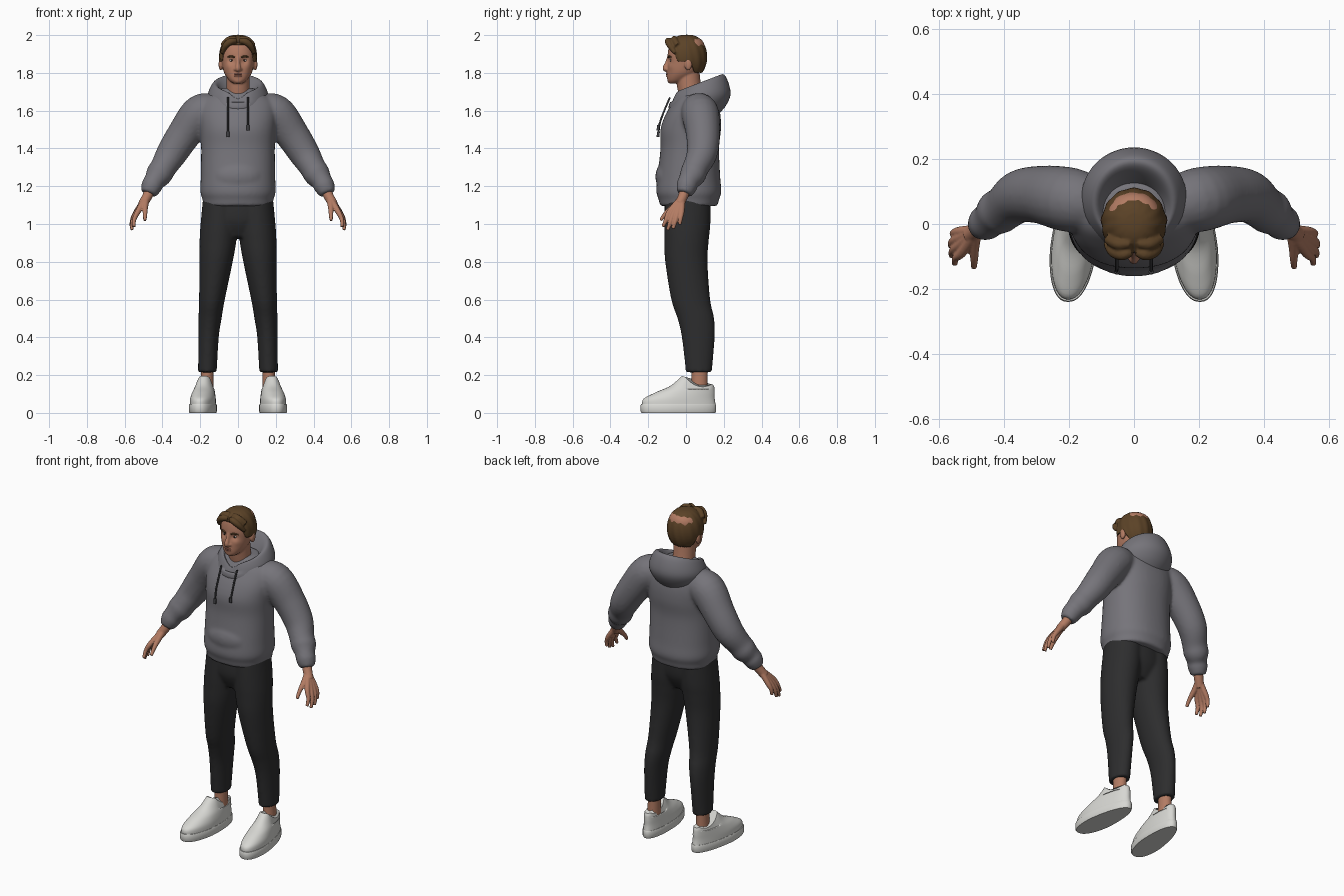
import bpy, bmesh, math
from mathutils import Matrix, Vector

default_cube = bpy.data.objects.get("Cube")
if default_cube:
    bpy.data.objects.remove(default_cube, do_unlink=True)

SIDES = (1, -1)


def material(name, red, green, blue):
    mat = bpy.data.materials.new(name)
    mat.use_nodes = True
    color = (red, green, blue, 1)
    mat.diffuse_color = color
    shader = mat.node_tree.nodes["Principled BSDF"]
    shader.inputs["Base Color"].default_value = color
    shader.inputs["Roughness"].default_value = 0.8
    return mat


fabric = material("grey fabric", 0.18, 0.175, 0.195)
cord = material("dark cord", 0.05, 0.05, 0.055)
trouser = material("black fabric", 0.026, 0.026, 0.027)
skin = material("skin", 0.45, 0.2, 0.125)
lip = material("lips", 0.36, 0.13, 0.09)
hair_brown = material("brown hair", 0.105, 0.055, 0.02)
white = material("white leather", 0.68, 0.68, 0.65)
eye_white = material("eye white", 0.5, 0.45, 0.42)
iris = material("dark iris", 0.03, 0.02, 0.015)


def spline(rows, steps):
    """Smooth rows of numbers with a Catmull-Rom curve."""
    last = len(rows) - 1
    out = []
    for i in range(last):
        near = [rows[min(max(i + k, 0), last)] for k in (-1, 0, 1, 2)]
        for s in range(steps):
            t = s / steps
            out.append([b + 0.5 * t * (c - a + t * (2 * a - 5 * b + 4 * c - d + t * (3 * (b - c) + d - a)))
                        for a, b, c, d in zip(*near)])
    return out + [list(rows[-1])]


def skin_rings(bm, rings):
    """Bridge rings of points into a closed solid."""
    loops = [[bm.verts.new(p) for p in ring] for ring in rings]
    count = len(loops[0])
    for low, high in zip(loops, loops[1:]):
        for i in range(count):
            j = (i + 1) % count
            bm.faces.new((low[i], low[j], high[j], high[i]))
    bm.faces.new(loops[0])
    bm.faces.new(loops[-1])
    return [v for loop in loops for v in loop]


def angles(count):
    return [math.tau * i / count for i in range(count)]


def loft(bm, rows, steps=5, power=2.0, count=48):
    """Stack flat ovals: x, y, z, half width, half depth, slope."""
    def bend(value):
        return math.copysign(abs(value) ** (2 / power), value)
    rings = []
    for x, y, z, rx, ry, slope in spline(rows, steps):
        rings.append([(x + rx * bend(math.cos(a)), y + ry * bend(math.sin(a)),
                       z + slope * ry * bend(math.sin(a))) for a in angles(count)])
    return skin_rings(bm, rings)


def limb(bm, rows, side=1, steps=5, count=20):
    """Sweep a round section through x, y, z, radius."""
    path = spline(rows, steps)
    points = [Vector((side * p[0], p[1], p[2])) for p in path]
    rings = []
    for i, p in enumerate(points):
        along = points[min(i + 1, len(points) - 1)] - points[max(i - 1, 0)]
        u = along.cross(Vector((0, 1, 0))).normalized()
        v = along.cross(u).normalized()
        rings.append([p + path[i][3] * (u * math.cos(a) + v * math.sin(a)) for a in angles(count)])
    skin_rings(bm, rings)


def ball(bm, center, size):
    place = Matrix.Translation(center) @ Matrix.Diagonal((*size, 1))
    bmesh.ops.create_uvsphere(bm, u_segments=20, v_segments=14, radius=1, matrix=place)


def finish(name, bm, mat, voxel=0, relax=0, mirror=False):
    bmesh.ops.recalc_face_normals(bm, faces=bm.faces[:])
    for face in bm.faces:
        face.smooth = len(face.verts) < 9
    mesh = bpy.data.meshes.new(name)
    bm.to_mesh(mesh)
    bm.free()
    mesh.materials.append(mat)
    obj = bpy.data.objects.new(name, mesh)
    bpy.context.scene.collection.objects.link(obj)
    if voxel:
        remesh = obj.modifiers.new("Blend", "REMESH")
        remesh.mode = "VOXEL"
        remesh.voxel_size = voxel
        remesh.use_smooth_shade = True
    if relax:
        soften = obj.modifiers.new("Soften", "SMOOTH")
        soften.factor = 0.5
        soften.iterations = relax
    if mirror:
        obj.modifiers.new("Mirror", "MIRROR").use_mirror_merge = False
    return obj


# Hooded top: torso, pouch pocket and sleeves blended together
bm = bmesh.new()
loft(bm, [(0, y, z, rx, ry, 0) for y, z, rx, ry in (
    (.015, 1.095, .183, .152), (.015, 1.13, .188, .16), (.015, 1.17, .199, .172),
    (.015, 1.25, .197, .166), (.02, 1.4, .195, .155), (.025, 1.5, .2, .16),
    (.037, 1.58, .205, .145), (.05, 1.65, .19, .115), (.05, 1.69, .135, .09),
    (.05, 1.72, .08, .07))], power=2.25)
ball(bm, (0, -.1, 1.25), (.13, .062, .085))
for side in SIDES:
    limb(bm, [(.12, .06, 1.605, .085), (.2, .075, 1.585, .1), (.285, .09, 1.475, .09),
              (.35, .085, 1.375, .082), (.395, .052, 1.3, .07), (.42, .035, 1.26, .07),
              (.445, .012, 1.225, .055), (.457, .004, 1.2, .056), (.474, -.01, 1.16, .042)], side)
finish("hooded_top", bm, fabric, voxel=.01, relax=5)

# Hood lying open around the neck, dipping to a notch in front
bm = bmesh.new()
ring_verts = loft(bm, [(0, *row) for row in (
    (.05, 1.57, .11, .11, 0), (.06, 1.62, .152, .152, .05), (.08, 1.68, .162, .156, .1),
    (.072, 1.735, .138, .138, .33), (.06, 1.742, .115, .118, .38),
    (.045, 1.7, .088, .09, .3), (.03, 1.64, .06, .065, 0))])
for v in ring_verts:
    if v.co.y < 0 and v.co.z > 1.65:
        v.co.z -= .035 * math.exp(-(v.co.x / .04) ** 2)
finish("hood", bm, fabric)

# Drawstrings, one a little longer
for side, name, drop in ((1, "left_drawstring", 0), (-1, "right_drawstring", .035)):
    bm = bmesh.new()
    end = 1.515 - drop
    limb(bm, [(.053, -.085, 1.67, .005), (.053, -.115, 1.6, .005),
              (.053, -.137, 1.54, .005), (.053, -.146, end, .005)], side, count=10)
    limb(bm, [(.053, -.146, end + .01, .008), (.053, -.148, end - .02, .008)], side, count=10)
    finish(name, bm, cord)

# Trousers: hips and two tapering legs
bm = bmesh.new()
loft(bm, [(0, .01, 1.14, .17, .12, 0), (0, .006, 1.02, .18, .12, 0), (0, .003, .93, .1, .08, 0)])
for side in SIDES:
    loft(bm, [(side * x, y, z, rx, ry, 0) for x, y, z, rx, ry in (
        (.087, .01, 1.14, .098, .12), (.098, .007, 1.0, .1, .122), (.105, .003, .92, .098, .118),
        (.116, .002, .8, .088, .112), (.138, .025, .6, .068, .103), (.148, .052, .5, .061, .097),
        (.156, .065, .4, .054, .087), (.162, .068, .215, .049, .069))])
finish("trousers", bm, trouser, voxel=.01, relax=3)

# Ankles
bm = bmesh.new()
loft(bm, [(.163, .07, .3, .034, .045, 0), (.163, .072, .2, .034, .042, 0), (.165, .07, .08, .036, .045, 0)])
finish("ankles", bm, skin, mirror=True)

# Shoes: flat sole and an upper that dips beside the ankle
bm = bmesh.new()
shoe = loft(bm, [(.183, -.04, z, rx, ry, 0) for z, rx, ry in (
    (0, .07, .195), (.008, .073, .2), (.04, .073, .2), (.046, .07, .197))], steps=1, power=2.3)
shoe += loft(bm, [(.183, y, z, rx, ry, slope) for y, z, rx, ry, slope in (
    (-.038, .042, .069, .195, 0), (-.036, .075, .067, .188, 0), (-.005, .108, .061, .157, 0),
    (.036, .14, .053, .114, -.05), (.062, .172, .044, .083, -.28))], power=2.2)
for v in shoe:
    x, y, z = v.co
    taper = 1 - .9 * max(0, y + .08)
    v.co.x = .183 + (x - .183) * taper - .1 * (y + .04)
    if z > .13:
        v.co.z -= .03 * max(0, 1 - ((y - .065) / .07) ** 2)
finish("shoes", bm, white, mirror=True)

# Hands: wrist, four fingers running through the palm, thumb
bm = bmesh.new()
limb(bm, [(.462, .002, 1.2, .03), (.476, -.012, 1.155, .027), (.505, -.035, 1.105, .025)])
for base, tip in (((.53, -.088, 1.065), (.552, -.122, .985)), ((.54, -.067, 1.055), (.562, -.098, .968)),
                  ((.543, -.045, 1.055), (.564, -.068, .975)), ((.538, -.023, 1.065), (.558, -.033, .997))):
    root = Vector((.485, -.02, 1.14)).lerp(Vector(base), .2)
    knuckle = Vector(base).lerp(Vector(tip), .5) + Vector((.008, 0, 0))
    limb(bm, [(*root, .018), (*base, .015), (*knuckle, .0115), (*tip, .009)], count=12)
limb(bm, [(.488, -.025, 1.13, .02), (.492, -.07, 1.09, .016), (.492, -.108, 1.055, .012), (.493, -.134, 1.02, .009)])
finish("hands", bm, skin, voxel=.004, relax=2, mirror=True)

# Head: neck and skull with shaped sockets, nose and ears
bm = bmesh.new()
loft(bm, [(0, .04, 1.62, .066, .066, 0), (0, .018, 1.72, .062, .064, 0), (0, .005, 1.82, .062, .065, 0)])
skull = loft(bm, [(0, *row, 0) for row in (
    (-.06, 1.745, .026, .03), (-.045, 1.762, .048, .054), (-.02, 1.8, .073, .08),
    (-.006, 1.85, .085, .092), (0, 1.9, .09, .097), (.005, 1.95, .084, .092),
    (.006, 1.98, .062, .07), (.006, 1.992, .03, .03))], power=2.15)
for v in skull:
    x, y, z = v.co
    if y < 0:
        socket = (abs(x) - .034) ** 2 + (z - 1.866) ** 2
        cheek = (abs(x) - .055) ** 2 + (z - 1.833) ** 2
        v.co.y += .013 * math.exp(-socket / .0003) - .004 * math.exp(-cheek / .0003)
limb(bm, [(0, -.09, 1.885, .01), (0, -.1, 1.855, .01), (0, -.11, 1.824, .0145), (0, -.1, 1.812, .01)])
ball(bm, (0, -.092, 1.788), (.026, .013, .016))
ball(bm, (0, -.083, 1.759), (.024, .016, .014))
for side in SIDES:
    ball(bm, (side * .013, -.1, 1.819), (.01, .011, .008))
    ball(bm, (side * .092, .012, 1.845), (.011, .02, .032))
finish("head", bm, skin, voxel=.005, relax=2)

# Lips, eyes and eyebrows
bm = bmesh.new()
ball(bm, (0, -.099, 1.793), (.022, .0075, .005))
ball(bm, (0, -.099, 1.784), (.019, .0075, .005))
finish("lips", bm, lip)
for name, mat, depth, size in (("eyes", eye_white, -.074, (.014, .011, .007)),
                               ("irises", iris, -.081, (.006, .005, .006))):
    bm = bmesh.new()
    ball(bm, (.034, depth, 1.866), size)
    finish(name, bm, mat, mirror=True)
bm = bmesh.new()
limb(bm, [(.016, -.093, 1.882, .004), (.036, -.089, 1.888, .005), (.058, -.077, 1.883, .003)], count=10)
finish("eyebrows", bm, hair_brown, mirror=True)


# Hair: a wavy cap, high over the brow, low at the nape
def ease(value, start, stop):
    t = min(max((value - start) / (stop - start), 0), 1)
    return t * t * (3 - 2 * t)


bm = bmesh.new()
center = Vector((0, .004, 1.885))
rings = []
levels = 16
for level in range(levels):
    ring = []
    for a in angles(72):
        back = math.sin(a)
        lowest = 32 - 46 * ease(back, -.8, -.45) - 34 * ease(back, .1, .55)
        rise = math.radians(88 + (lowest - 88) * level / (levels - 1))
        wave = 1 + .014 * math.sin(13 * a + 3 * rise)
        spread = math.cos(rise) ** .75 * wave
        ring.append(center + Vector((.1 * math.cos(a) * spread, .107 * back * spread, .117 * math.sin(rise))))
    rings.append(ring)
inside = Vector((0, .01, 1.92))
rings.append([inside.lerp(p, .1) for p in rings[-1]])
skin_rings(bm, rings)
for side in SIDES:
    limb(bm, [(.008, -.085, 1.968, .013), (.035, -.094, 1.968, .018),
              (.065, -.084, 1.945, .017), (.085, -.058, 1.905, .01)], side)
    limb(bm, [(.012, -.06, 1.982, .014), (.05, -.062, 1.975, .017), (.08, -.045, 1.945, .016)], side)
finish("hair", bm, hair_brown, voxel=.005, relax=1)
